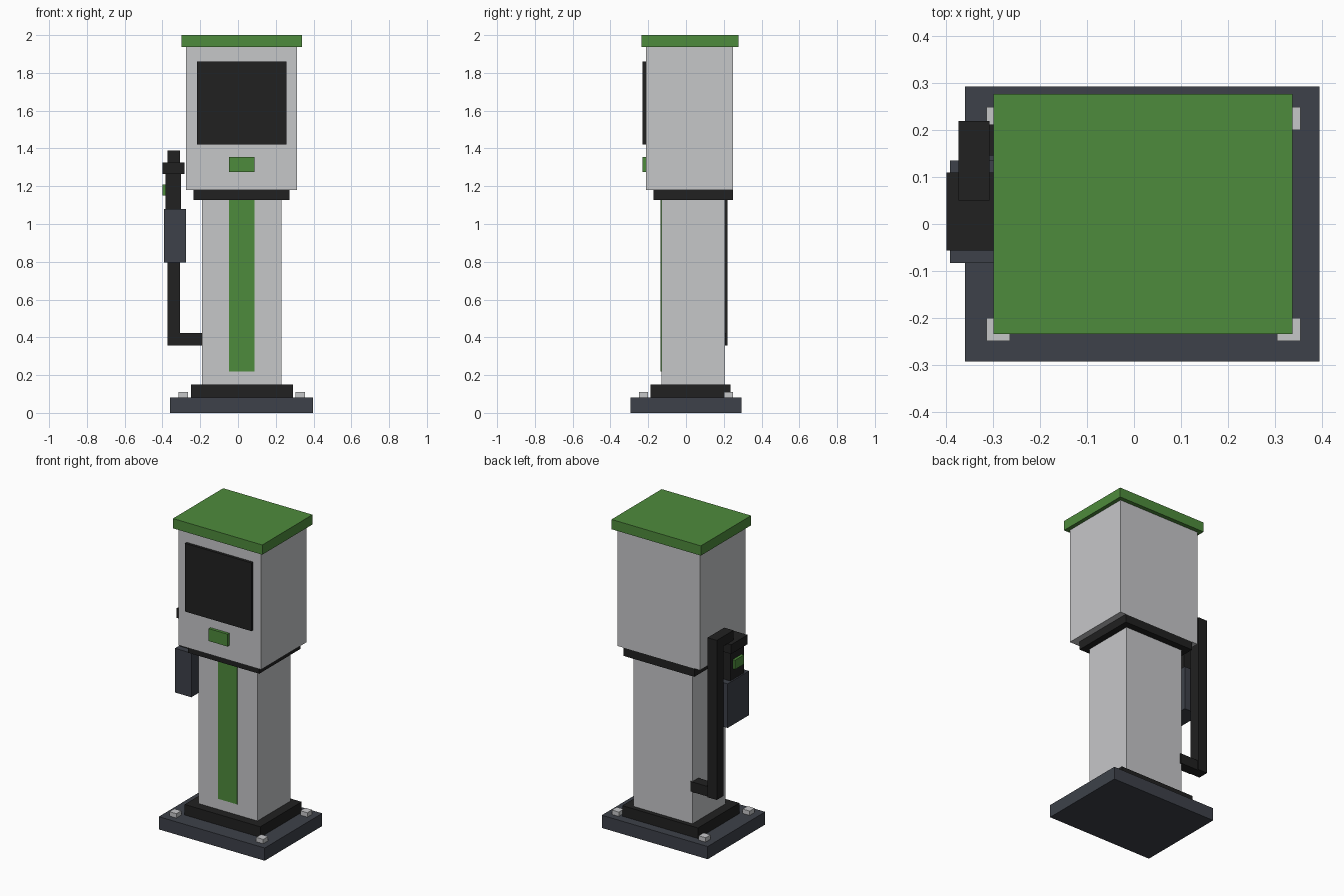
import bpy
import bmesh
from mathutils import Vector

default_cube = bpy.data.objects.get("Cube")
if default_cube:
    bpy.data.objects.remove(default_cube, do_unlink=True)


def make_material(name, colour):
    """One flat colour, shown in both the viewport and a render."""
    material = bpy.data.materials.new(name)
    material.use_nodes = True
    rgba = (*colour, 1.0)
    material.diffuse_color = rgba
    shader = material.node_tree.nodes["Principled BSDF"]
    shader.inputs["Base Color"].default_value = rgba
    shader.inputs["Roughness"].default_value = 0.8
    return material


light_grey = make_material("light grey", (0.565, 0.571, 0.584))
black = make_material("black", (0.015, 0.015, 0.015))
slate = make_material("slate", (0.047, 0.053, 0.067))
green = make_material("green", (0.076, 0.258, 0.045))


def box(name, material, x, y, z):
    """Box spanning the given (low, high) range on each axis."""
    low, high = (Vector(corner) for corner in zip(x, y, z))
    size, centre = high - low, (low + high) / 2
    bm = bmesh.new()
    bmesh.ops.create_cube(bm, size=1)
    bmesh.ops.scale(bm, vec=size, verts=bm.verts)
    mesh = bpy.data.meshes.new(name)
    bm.to_mesh(mesh)
    bm.free()
    mesh.materials.append(material)
    part = bpy.data.objects.new(name, mesh)
    part.location = centre
    bpy.context.collection.objects.link(part)
    return part


# Foot: ground plate and plinth
plate_top = 0.082
plinth_top = 0.15
box("base_plate", slate, (-0.36, 0.396), (-0.293, 0.293), (0, plate_top))
box("plinth", black, (-0.25, 0.29), (-0.187, 0.235), (plate_top, plinth_top))

# Anchor bolts at the four corners of the ground plate
for side, bolt_x in (("right", -0.29), ("left", 0.33)):
    for end, bolt_y in (("front", -0.225), ("back", 0.225)):
        box(f"bolt_{end}_{side}", light_grey,
            (bolt_x - 0.025, bolt_x + 0.025),
            (bolt_y - 0.025, bolt_y + 0.025), (plate_top, 0.11))

# Column with a painted front stripe, and the collar above it
column_top = 1.127
head_bottom = 1.18
head_top = 1.937
stripe_x = (-0.048, 0.087)
box("column", light_grey, (-0.19, 0.23), (-0.13, 0.206),
    (plinth_top, column_top))
box("front_stripe", green, stripe_x, (-0.134, -0.129), (0.22, column_top))
box("collar", black, (-0.235, 0.272), (-0.172, 0.25),
    (column_top, head_bottom))

# Head with cap, screen and button
box("head", light_grey, (-0.275, 0.313), (-0.212, 0.25),
    (head_bottom, head_top))
box("cap", green, (-0.3, 0.338), (-0.235, 0.277), (head_top, 2))
box("screen", black, (-0.218, 0.257), (-0.23, -0.21), (1.42, 1.86))
box("front_button", green, stripe_x, (-0.23, -0.21), (1.275, 1.355))

# Holster and charging handle on the right side
handle_bottom = 1.08
handle_top = 1.265
crown_top = 1.325
box("holster", slate, (-0.392, -0.275), (-0.083, 0.135),
    (0.795, handle_bottom))
box("handle", black, (-0.383, -0.303), (-0.042, 0.094),
    (handle_bottom, handle_top))
box("handle_crown", black, (-0.4, -0.283), (-0.057, 0.11),
    (handle_top, crown_top))
box("handle_button", green, (-0.4, -0.382), (-0.02, 0.07), (1.15, 1.21))

# Cable: top arm, vertical run and the return into the column
cable_x = (-0.374, -0.308)
cable_top = 1.388
cable_bottom = 0.358
box("cable_top", black, cable_x, (0.05, 0.15), (crown_top, cable_top))
box("cable_drop", black, cable_x, (0.15, 0.22), (cable_bottom, cable_top))
box("cable_return", black, (cable_x[1], -0.18), (0.146, 0.212),
    (cable_bottom, 0.423))
